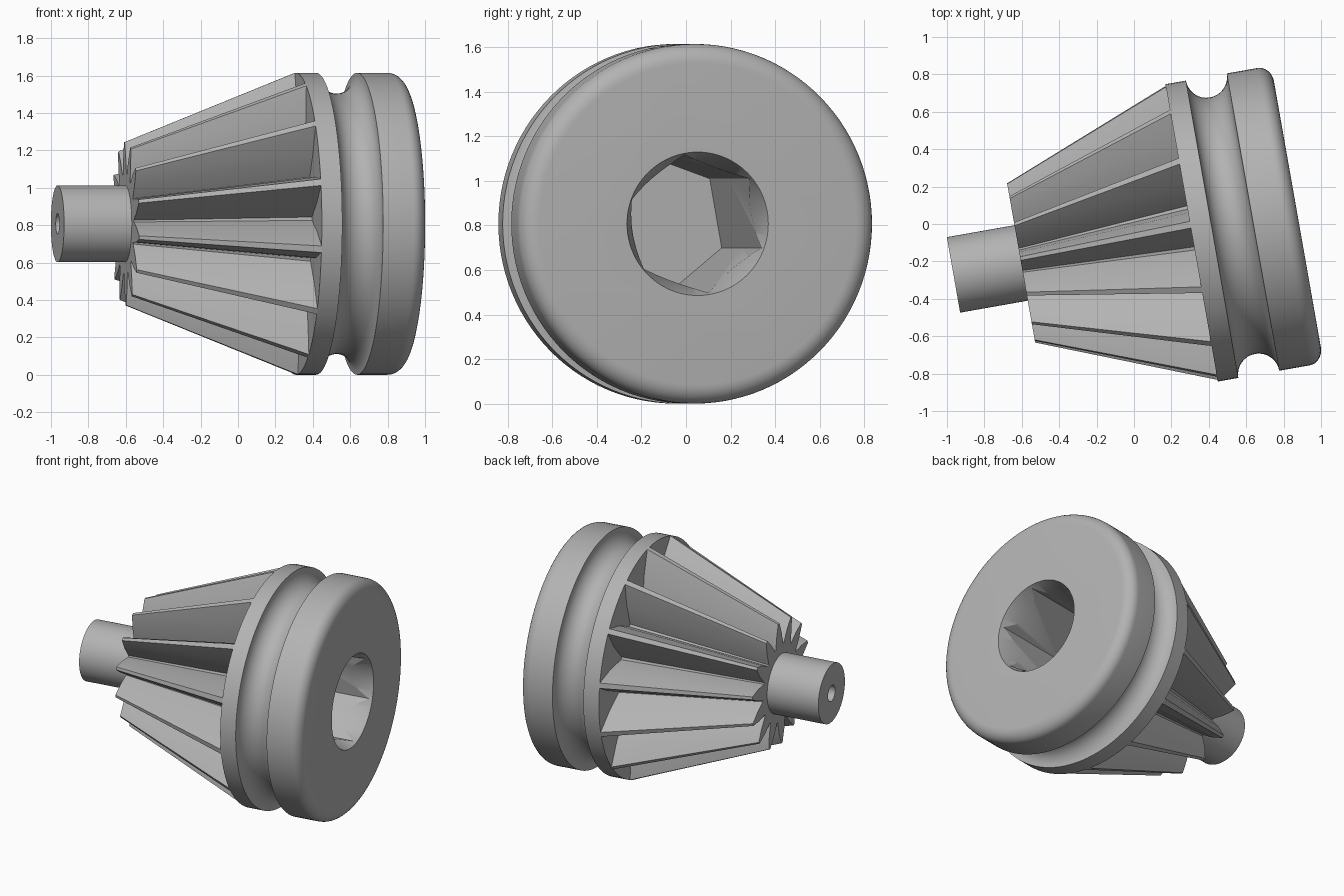
import bpy, bmesh
from math import sin, cos, pi, radians
from mathutils import Matrix

cube = bpy.data.objects.get("Cube")
if cube:
    bpy.data.objects.remove(cube, do_unlink=True)

steel = bpy.data.materials.new("plain_grey")
steel.use_nodes = True
GREY = (0.45, 0.45, 0.45, 1)
steel.diffuse_color = GREY
steel.node_tree.nodes["Principled BSDF"].inputs["Base Color"].default_value = GREY

TEETH = 14
CENTRE_Z = 0.8075
# The shaft tip sits at the local origin and the axis runs along local x
PLACE = Matrix.Translation((-0.965, -0.272, CENTRE_Z)) @ Matrix.Rotation(radians(10), 4, "Z")


def circle(s, r, count=112, start=0.0):
    return [(s, r * cos(start + 2 * pi * i / count), r * sin(start + 2 * pi * i / count))
            for i in range(count)]


def loft(name, rings):
    """Skin a row of matching rings and cap both ends."""
    bm = bmesh.new()
    rows = [[bm.verts.new(p) for p in ring] for ring in rings]
    n = len(rows[0])
    for a, b in zip(rows, rows[1:]):
        for i in range(n):
            j = (i + 1) % n
            bm.faces.new((a[i], a[j], b[j], b[i]))
    bm.faces.new(rows[0][::-1])
    bm.faces.new(rows[-1])
    bmesh.ops.recalc_face_normals(bm, faces=bm.faces)
    mesh = bpy.data.meshes.new(name)
    bm.to_mesh(mesh)
    bm.free()
    mesh.materials.append(steel)
    obj = bpy.data.objects.new(name, mesh)
    bpy.context.collection.objects.link(obj)
    return obj


def lathe(name, profile):
    return loft(name, [circle(s, r) for s, r in profile])


def fluted_ring(s, valley, tip):
    """Toothed section: narrow lands with slightly bulging flanks."""
    pitch = 2 * pi / TEETH
    mid = valley + (tip - valley) * 0.5
    shape = [(-0.46, valley), (-0.25, mid), (-0.05, tip),
             (0.05, tip), (0.25, mid), (0.46, valley)]
    ring = []
    for k in range(TEETH):
        for offset, r in shape:
            a = radians(164) + (k + offset) * pitch
            ring.append((s, r * cos(a), r * sin(a)))
    return ring


def activate(obj):
    bpy.ops.object.select_all(action="DESELECT")
    obj.select_set(True)
    bpy.context.view_layer.objects.active = obj


def cut(obj, cutter):
    mod = obj.modifiers.new("cut", "BOOLEAN")
    mod.operation = "DIFFERENCE"
    mod.solver = "EXACT"
    mod.object = cutter
    activate(obj)
    bpy.ops.object.modifier_apply(modifier=mod.name)


# Shaft with a small centre hole in its tip
shaft = lathe("shaft", [(0.15, 0.055), (0, 0.055), (0, 0.205), (0.4, 0.205)])

# Tapered toothed core
core = loft("toothed_core", [fluted_ring(0.367, 0.27, 0.437), fluted_ring(1.293, 0.5, 0.807)])

# Collar, round groove and rim with a rounded outer edge
R, END = 0.807, 1.867
profile = [(1.293, R)]
for i in range(17):
    a = pi * i / 16
    profile.append((1.515 - 0.111 * cos(a), R - 0.111 * sin(a)))
for i in range(9):
    a = pi / 2 * i / 8
    profile.append((END - 0.075 + 0.075 * sin(a), R - 0.085 + 0.085 * cos(a)))
collar = lathe("grooved_collar", profile)

# Hexagonal socket with a steep tapered mouth
hexagon = loft("socket_cutter", [circle(s, 0.315, 6, radians(40)) for s in (0.81, END + 0.1)])
mouth = lathe("mouth_cutter", [(END - 0.18, 0.262), (END + 0.03, 0.332)])
cut(core, hexagon)
cut(collar, hexagon)
cut(collar, mouth)
for helper in (hexagon, mouth):
    bpy.data.objects.remove(helper, do_unlink=True)

# Place the parts along the tilted axis
for part in (shaft, core, collar):
    part.data.transform(PLACE)
    activate(part)
    bpy.ops.object.shade_smooth_by_angle(angle=radians(25))
